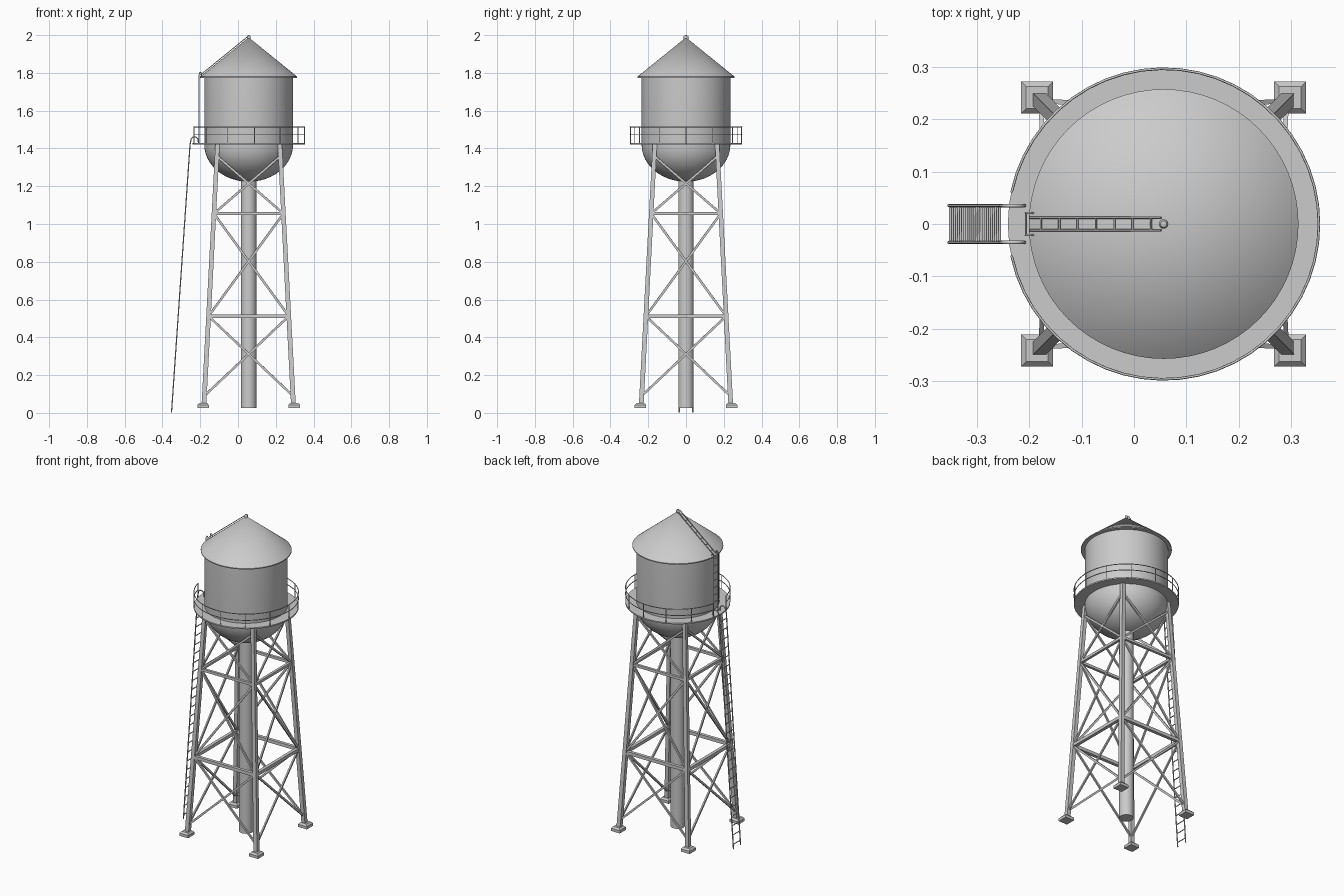
import bpy, bmesh
from math import sin, cos, pi, radians
from mathutils import Vector

if "Cube" in bpy.data.objects:
    bpy.data.objects.remove(bpy.data.objects["Cube"])

CX = 0.0565  # tower axis


def make(name, bm, smooth=False):
    bmesh.ops.recalc_face_normals(bm, faces=bm.faces)
    me = bpy.data.meshes.new(name)
    bm.to_mesh(me)
    bm.free()
    ob = bpy.data.objects.new(name, me)
    bpy.context.collection.objects.link(ob)
    if smooth:
        bpy.ops.object.select_all(action='DESELECT')
        ob.select_set(True)
        bpy.context.view_layer.objects.active = ob
        bpy.ops.object.shade_smooth_by_angle(angle=radians(35))
    return ob


def lathe(name, prof, n, closed=False):
    """Revolve (radius, z) points about the tower axis."""
    bm = bmesh.new()
    rings = []
    for r, z in prof:
        if r == 0:
            rings.append([bm.verts.new((CX, 0, z))] * n)
        else:
            rings.append([bm.verts.new((CX + r * cos(2 * pi * i / n), r * sin(2 * pi * i / n), z))
                          for i in range(n)])
    pairs = list(zip(rings, rings[1:])) + ([(rings[-1], rings[0])] if closed else [])
    for a, b in pairs:
        for i in range(n):
            j = (i + 1) % n
            bm.faces.new(list(dict.fromkeys((a[i], a[j], b[j], b[i]))))
    return make(name, bm, True)


def prism(bm, lo, hi):
    """Join two four-point loops into a closed box."""
    a, b = ([bm.verts.new(p) for p in loop] for loop in (lo, hi))
    bm.faces.new(a)
    bm.faces.new(b)
    for i in range(4):
        j = (i + 1) % 4
        bm.faces.new((a[i], a[j], b[j], b[i]))


def square(x, y, z, h):
    return [(x + i * h, y + j * h, z) for i, j in ((-1, -1), (1, -1), (1, 1), (-1, 1))]


def bar(bm, p, q, w, h):
    p, q = Vector(p), Vector(q)
    d = (q - p).normalized()
    s = d.cross(Vector((0, 0, 1)) if abs(d.z) < 0.99 else Vector((1, 0, 0))).normalized()
    u = s.cross(d)
    loops = [[c + s * i * w / 2 + u * j * h / 2 for i, j in ((-1, -1), (1, -1), (1, 1), (-1, 1))]
             for c in (p, q)]
    prism(bm, *loops)


def tubes(name, paths, r, res=1):
    cu = bpy.data.curves.new(name, 'CURVE')
    cu.dimensions = '3D'
    cu.bevel_depth = r
    cu.bevel_resolution = res
    cu.use_fill_caps = True
    for pts in paths:
        sp = cu.splines.new('POLY')
        sp.points.add(len(pts) - 1)
        for v, p in zip(sp.points, pts):
            v.co = (*p, 1)
    ob = bpy.data.objects.new(name, cu)
    bpy.context.collection.objects.link(ob)
    bpy.ops.object.select_all(action='DESELECT')
    ob.select_set(True)
    bpy.context.view_layer.objects.active = ob
    bpy.ops.object.convert(target='MESH')
    return ob


def ladder(name, path, half, count, first, last, r):
    """Two side rails along an (x, z) path, with rungs between two path points."""
    paths = [[(x, s * half, z) for x, z in path] for s in (-1, 1)]
    tubes(name + "_rails", paths, r)
    rungs = []
    for i in range(count):
        t = (i + 0.5) / count
        x = first[0] + (last[0] - first[0]) * t
        z = first[1] + (last[1] - first[1]) * t
        rungs.append([(x, -half, z), (x, half, z)])
    tubes(name + "_rungs", rungs, r * 0.8)


# tank with rounded bowl, roof and riser pipe
bowl = [(0.235 * sin(pi / 2 * i / 12), 1.42 - 0.196 * cos(pi / 2 * i / 12)) for i in range(13)]
lathe("tank", [(0, bowl[0][1])] + bowl[1:] + [(0.235, 1.778), (0, 1.778)], 64)
lathe("roof", [(0, 1.774), (0.257, 1.774), (0.257, 1.78), (0, 1.988)], 64)
lathe("finial", [(0, 1.97), (0.009, 1.97), (0.009, 1.994), (0.006, 1.999), (0, 2.0)], 16)
lathe("riser_pipe", [(0, 0.025), (0.041, 0.025), (0.041, 1.24), (0, 1.24)], 32)

# walkway around the tank
lathe("walkway", [(0.23, 1.42), (0.297, 1.42), (0.297, 1.428), (0.23, 1.428)], 48, True)

# guard rail, open at the ladder
R = 0.296
at = lambda deg, z: (CX + R * cos(radians(deg)), R * sin(radians(deg)), z)
tubes("guard_rails", [[at(-168 + 7 * i, z) for i in range(49)] for z in (1.475, 1.514)], 0.0025)
tubes("guard_posts", [[at(-168 + 28 * i, 1.424), at(-168 + 28 * i, 1.514)] for i in range(13)], 0.0025)


# legs taper inward to the tank
def off(z):
    return 0.237 - 0.072 * (z - 0.04) / 1.38


legs, feet = bmesh.new(), bmesh.new()
for sx in (-1, 1):
    for sy in (-1, 1):
        a, b = off(0.04), off(1.422)
        prism(legs, square(CX + sx * a, sy * a, 0.04, 0.0125),
              square(CX + sx * b, sy * b, 1.422, 0.0115))
        c = 0.241
        prism(feet, square(CX + sx * c, sy * c, 0.025, 0.0305), square(CX + sx * c, sy * c, 0.042, 0.0305))
        prism(feet, square(CX + sx * c, sy * c, 0.042, 0.0305), square(CX + sx * c, sy * c, 0.052, 0.021))
make("legs", legs)
make("leg_feet", feet)

# struts and cross braces on all four sides
struts, braces = bmesh.new(), bmesh.new()
for k in range(4):
    def side(u, z):
        o = off(z)
        c, s = round(cos(k * pi / 2)), round(sin(k * pi / 2))
        return (CX + u * o * c + o * s, u * o * s - o * c, z)
    for z, h in ((0.512, 0.02), (1.055, 0.016)):
        bar(struts, side(-1, z), side(1, z), h, h)
    for z0, z1 in ((0.09, 0.512), (0.512, 1.055), (1.055, 1.36)):
        bar(braces, side(-1, z0), side(1, z1), 0.009, 0.012)
        bar(braces, side(1, z0), side(-1, z1), 0.009, 0.012)
make("struts", struts)
make("cross_braces", braces)

# access ladder hooked over the walkway
ladder("ground_ladder",
       [(-0.352, 0.003), (-0.254, 1.42), (-0.248, 1.45), (-0.238, 1.46), (-0.222, 1.46),
        (-0.212, 1.45), (-0.209, 1.425)],
       0.035, 25, (-0.352, 0.003), (-0.254, 1.42), 0.0035)

# ladder up the tank wall, hooked over the eave
ladder("tank_ladder",
       [(-0.206, 1.428), (-0.206, 1.79), (-0.203, 1.802), (-0.196, 1.802), (-0.192, 1.783)],
       0.021, 8, (-0.206, 1.43), (-0.206, 1.79), 0.0025)

# ladder up the roof slope
ladder("roof_ladder", [(-0.198, 1.79), (0.052, 1.993)], 0.012, 7, (-0.195, 1.792), (0.05, 1.991), 0.0025)
